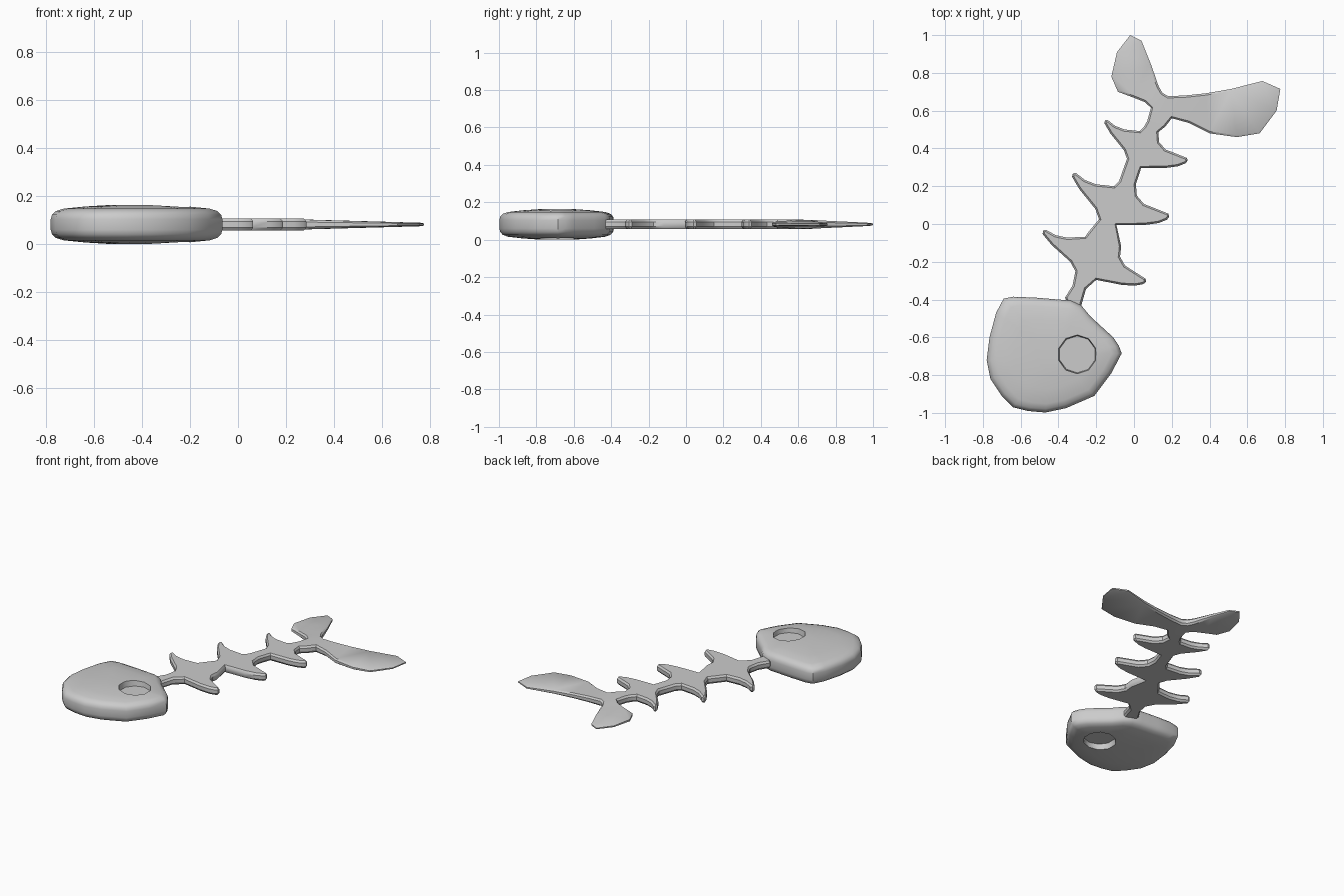
import bpy, bmesh
from math import radians, pi
from mathutils import Vector, Matrix

if "Cube" in bpy.data.objects:
    bpy.data.objects.remove(bpy.data.objects["Cube"])

MID = 0.084  # mirror plane height


def finish(bm, name, angle):
    bmesh.ops.recalc_face_normals(bm, faces=bm.faces[:])
    me = bpy.data.meshes.new(name)
    bm.to_mesh(me)
    bm.free()
    ob = bpy.data.objects.new(name, me)
    bpy.context.collection.objects.link(ob)
    return ob


def smooth(ob, angle):
    bpy.ops.object.select_all(action='DESELECT')
    ob.select_set(True)
    bpy.context.view_layer.objects.active = ob
    bpy.ops.object.shade_smooth_by_angle(angle=radians(angle))


def bridge(bm, a, b):
    n = len(a)
    for i in range(n):
        bm.faces.new((a[i], a[(i + 1) % n], b[(i + 1) % n], b[i]))


# Head: outline shrunk in domed layers above and below the mid plane
head_outline = [(-0.69, -0.395), (-0.64, -0.385), (-0.52, -0.39), (-0.40, -0.40),
                (-0.335, -0.405), (-0.28, -0.43), (-0.23, -0.49), (-0.11, -0.60),
                (-0.08, -0.645), (-0.065, -0.685), (-0.12, -0.79), (-0.21, -0.91),
                (-0.36, -0.975), (-0.47, -0.998), (-0.56, -0.99), (-0.64, -0.97),
                (-0.70, -0.91), (-0.76, -0.82), (-0.78, -0.72), (-0.765, -0.60),
                (-0.73, -0.47)]
layers = [(0.28, 0.082), (0.6, 0.075), (0.85, 0.066), (0.94, 0.056), (0.985, 0.041), (1, 0.022)]
layers += [(s, -h) for s, h in reversed(layers)]
centre = Vector((-0.42, -0.69))
bm = bmesh.new()
rings = []
for s, h in layers:
    pts = [centre + (Vector(p) - centre) * s for p in head_outline]
    rings.append([bm.verts.new((p.x, p.y, MID + h)) for p in pts])
for a, b in zip(rings, rings[1:]):
    bridge(bm, a, b)
bm.faces.new(rings[0])
bm.faces.new(rings[-1])
head = finish(bm, "head", 40)

# Eye sockets: shallow ten-sided recess on both sides
for side in (1, -1):
    bpy.ops.mesh.primitive_cone_add(vertices=10, radius1=0.098, radius2=0.113, depth=0.1,
                                    location=(-0.30, -0.69, MID + side * 0.094),
                                    rotation=(0 if side > 0 else pi, 0, 0))
    cutter = bpy.context.object
    cutter.name = "eye_cutter"
    cutter.hide_render = True
    mod = head.modifiers.new("eye", 'BOOLEAN')
    mod.object = cutter
    mod.operation = 'DIFFERENCE'
    mod.solver = 'EXACT'
    bpy.context.view_layer.objects.active = head
    bpy.ops.object.modifier_apply(modifier=mod.name)
    bpy.data.objects.remove(cutter)
smooth(head, 40)

# Rib shapes, repeated three times along each side of the spine
left_rib = [(0, 0), (-0.02, 0.055), (-0.105, 0.16), (-0.143, 0.225), (-0.138, 0.243),
            (-0.122, 0.245), (-0.075, 0.208), (-0.015, 0.185), (0.08, 0.175), (0.105, 0.2)]
right_rib = [(0, 0), (0.15, 0), (0.223, 0.01), (0.268, 0.028), (0.28, 0.044), (0.275, 0.06),
             (0.146, 0.111), (0.108, 0.155), (0.103, 0.215)]


def rib(shape, root, turn, scale):
    m = Matrix.Rotation(radians(turn), 2)
    return [Vector(root) + m @ Vector(p) * scale for p in shape]


left = (rib(left_rib, (-0.31, -0.25), 9, 0.985)
        + rib(left_rib, (-0.185, 0.025), 0, 1)
        + rib(left_rib, (-0.037, 0.345), 0, 0.84))
right = (rib(right_rib, (-0.2, -0.296), -11, 0.93)
         + rib(right_rib, (-0.093, -0.005), 0, 1)
         + rib(right_rib, (0.038, 0.297), 0, 0.88))
tail = [(0.07, 0.545), (0.09, 0.615), (0.058, 0.645), (-0.005, 0.67), (-0.085, 0.70),
        (-0.12, 0.78), (-0.09, 0.91), (-0.02, 1.0), (0.04, 0.97), (0.09, 0.845),
        (0.13, 0.73), (0.15, 0.695), (0.18, 0.677), (0.265, 0.68), (0.38, 0.692), (0.51, 0.714),
        (0.68, 0.757), (0.775, 0.715), (0.755, 0.60), (0.665, 0.48), (0.545, 0.46),
        (0.40, 0.48), (0.29, 0.535), (0.2, 0.56), (0.165, 0.515)]
outline = ([Vector((-0.33, -0.47)), Vector((-0.365, -0.39)), Vector((-0.325, -0.325))]
           + left + [Vector(p) for p in tail] + right[::-1]
           + [Vector((-0.254, -0.344)), Vector((-0.28, -0.434)), Vector((-0.29, -0.47))])

# Skeleton: flat plate with a bevelled rim, thinning towards the fin tips
fork = Vector((0.13, 0.63))
n = len(outline)
bm = bmesh.new()
rings = [[], [], [], []]
for i, p in enumerate(outline):
    d1 = (p - outline[i - 1]).normalized()
    d2 = (outline[(i + 1) % n] - p).normalized()
    t = (d1 + d2).normalized()
    inner = p + Vector((t.y, -t.x)) * 0.01
    h = 0.025
    if p.y > 0.64 or p.x > 0.285:
        reach = 0.4 if p.x < 0.14 else 0.65
        h = 0.025 - 0.018 * min(1, (p - fork).length / reach)
    for ring, q, z in zip(rings, (inner, p, p, inner), (h, h * 0.5, -h * 0.5, -h)):
        ring.append(bm.verts.new((q.x, q.y, MID + z)))
for a, b in zip(rings, rings[1:]):
    bridge(bm, a, b)
caps = [bm.faces.new(rings[0]), bm.faces.new(rings[3])]
bmesh.ops.triangulate(bm, faces=caps)
skeleton = finish(bm, "spine_ribs_and_tail", 40)
smooth(skeleton, 35)

# Rest everything on the ground
low = min(v.co.z for v in head.data.vertices)
for ob in (head, skeleton):
    ob.data.transform(Matrix.Translation((0, 0, -low)))
